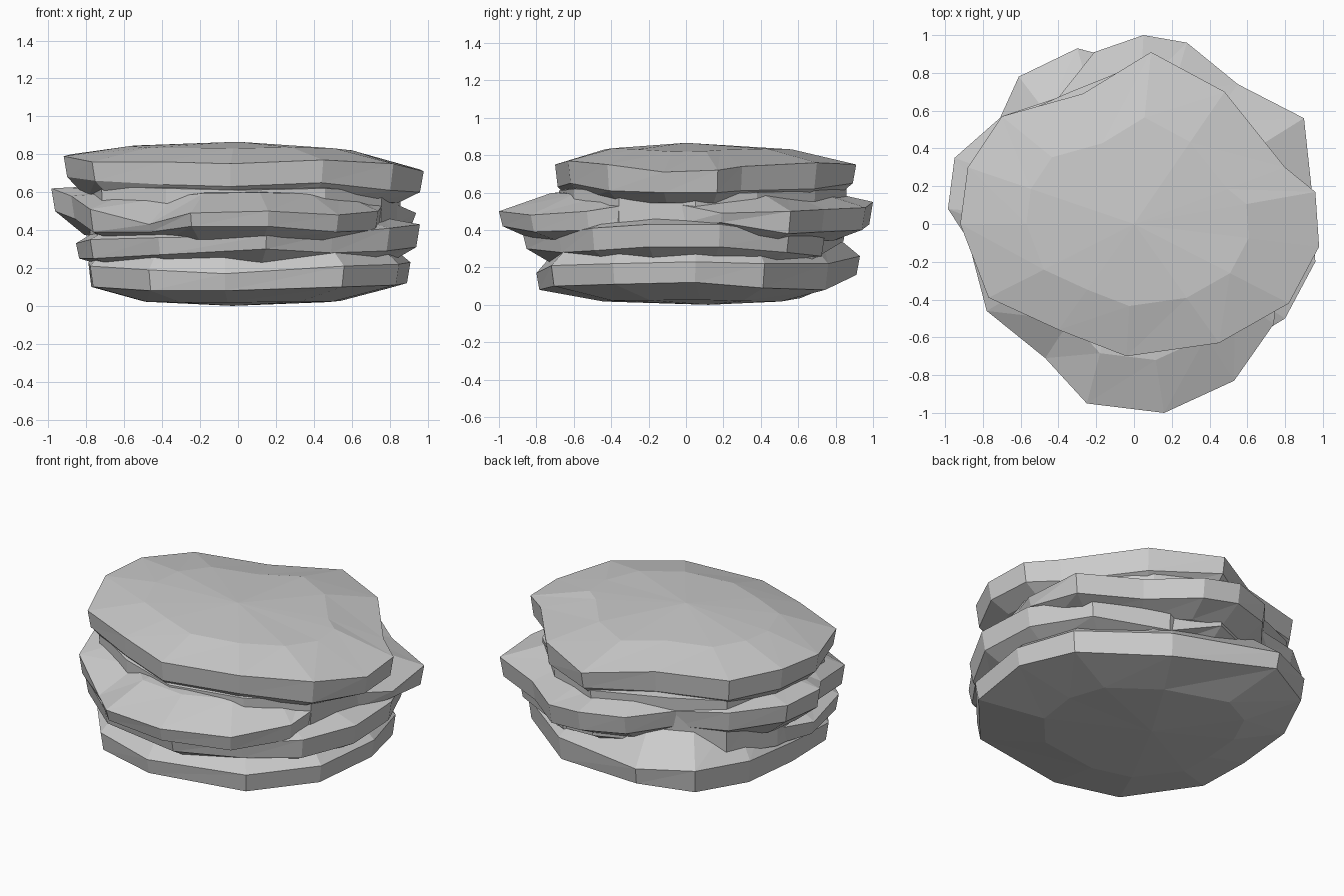
import bpy, bmesh
from mathutils import Vector


def slab(name, rim, top, bottom, top_in=0.72, bottom_in=0.86, flat=0.3, bulge=0.98):
    """Flat-faced stone from a rim of (x, y, z_low, z_high) and two centre points."""
    bm = bmesh.new()
    top, bottom = Vector(top), Vector(bottom)
    rings = [[], [], [], []]
    for x, y, lo, hi in rim:
        a, b = Vector((x * bulge, y * bulge, lo)), Vector((x, y, hi))
        inner_low = bottom.lerp(a, bottom_in)
        inner_low.z = bottom.z + (lo - bottom.z) * flat
        inner_top = top.lerp(b, top_in)
        inner_top.z = top.z + (hi - top.z) * flat
        for ring, p in zip(rings, (inner_low, a, b, inner_top)):
            ring.append(bm.verts.new(p))
    n = len(rim)
    c0, c1 = bm.verts.new(bottom), bm.verts.new(top)
    for i in range(n):
        j = (i + 1) % n
        for r0, r1 in zip(rings, rings[1:]):
            bm.faces.new((r0[i], r0[j], r1[j]))
            bm.faces.new((r0[i], r1[j], r1[i]))
        bm.faces.new((c0, rings[0][j], rings[0][i]))
        bm.faces.new((c1, rings[3][i], rings[3][j]))
    bmesh.ops.recalc_face_normals(bm, faces=bm.faces)
    mesh = bpy.data.meshes.new(name)
    bm.to_mesh(mesh)
    bm.free()
    obj = bpy.data.objects.new(name, mesh)
    bpy.context.collection.objects.link(obj)
    return obj


# Bottom stone, rounded underneath, rising to the waist at the back left
base = slab("stacked_rock", [
    (-0.78, -0.30, 0.10, 0.21), (-0.47, -0.69, 0.08, 0.19),
    (-0.07, -0.80, 0.08, 0.17), (0.56, -0.72, 0.10, 0.21),
    (0.85, -0.39, 0.11, 0.22), (0.91, 0.05, 0.12, 0.23),
    (0.80, 0.42, 0.09, 0.22), (0.35, 0.76, 0.08, 0.22),
    (-0.30, 0.93, 0.16, 0.26), (-0.61, 0.78, 0.13, 0.27),
    (-0.76, 0.45, 0.11, 0.25), (-0.79, 0.05, 0.10, 0.23)],
    (-0.06, 0.06, 0.50), (-0.03, 0.12, 0.0), 0.74, 0.62, 0.22)

# Second stone, tilted up to the right, hidden at the back left
lower = slab("lower_slab", [
    (-0.855, -0.05, 0.25, 0.33), (-0.78, -0.40, 0.25, 0.35),
    (-0.42, -0.72, 0.27, 0.36), (0.15, -0.87, 0.30, 0.37),
    (0.50, -0.68, 0.28, 0.38), (0.80, -0.50, 0.29, 0.41),
    (0.96, -0.20, 0.31, 0.43), (0.94, 0.18, 0.31, 0.43),
    (0.77, 0.55, 0.28, 0.38), (0.35, 0.74, 0.26, 0.36),
    (-0.20, 0.62, 0.26, 0.37), (-0.55, 0.46, 0.26, 0.38),
    (-0.76, 0.22, 0.25, 0.36)],
    (0, 0, 0.48), (0, 0, 0.20), 0.80)

# Widest stone, notched at the right and at the back left
middle = slab("middle_slab", [
    (-0.78, -0.46, 0.39, 0.51), (-0.47, -0.71, 0.39, 0.43),
    (-0.25, -0.95, 0.42, 0.49), (0.16, -1.00, 0.42, 0.50),
    (0.53, -0.83, 0.39, 0.48), (0.74, -0.53, 0.40, 0.50),
    (0.78, -0.15, 0.40, 0.56), (0.94, 0.19, 0.44, 0.49),
    (0.90, 0.56, 0.38, 0.50), (0.55, 0.74, 0.39, 0.51),
    (0.28, 0.96, 0.40, 0.52), (0.05, 1.00, 0.43, 0.55),
    (-0.21, 0.91, 0.44, 0.55), (-0.40, 0.67, 0.45, 0.55),
    (-0.70, 0.57, 0.46, 0.58), (-0.95, 0.35, 0.50, 0.61),
    (-0.985, 0.08, 0.50, 0.62), (-0.88, -0.08, 0.46, 0.58)],
    (0, 0, 0.64), (0, 0, 0.32), 0.72, 0.84)

# Cap stone, slightly domed and sloping down to the right
cap = slab("top_slab", [
    (-0.77, -0.39, 0.66, 0.76), (-0.40, -0.56, 0.64, 0.76),
    (-0.04, -0.70, 0.63, 0.75), (0.45, -0.63, 0.65, 0.77),
    (0.82, -0.42, 0.61, 0.75), (0.98, -0.12, 0.60, 0.71),
    (0.96, 0.17, 0.60, 0.72), (0.80, 0.30, 0.61, 0.74),
    (0.48, 0.70, 0.62, 0.76), (0.09, 0.91, 0.65, 0.75),
    (-0.27, 0.69, 0.64, 0.77), (-0.70, 0.57, 0.65, 0.78),
    (-0.88, 0.30, 0.67, 0.80), (-0.92, 0.00, 0.68, 0.79)],
    (0.0, 0.0, 0.866), (0, 0, 0.52), 0.62, 0.88, 0.3)

# Core that closes the seams between the stones
core = slab("core", [
    (-0.72, -0.35, 0.22, 0.63), (-0.38, -0.56, 0.22, 0.62),
    (0.0, -0.68, 0.22, 0.61), (0.46, -0.60, 0.22, 0.62),
    (0.76, -0.36, 0.24, 0.60), (0.86, 0.05, 0.24, 0.59),
    (0.73, 0.38, 0.24, 0.60), (0.43, 0.69, 0.24, 0.61),
    (0.06, 0.86, 0.34, 0.63), (-0.36, 0.69, 0.34, 0.63),
    (-0.67, 0.55, 0.30, 0.64), (-0.80, 0.22, 0.26, 0.65),
    (-0.79, -0.05, 0.24, 0.65)],
    (0, 0, 0.66), (0, 0, 0.2), 0.8, 0.8)

# Fuse everything into one rock so no inner surfaces remain
bpy.context.view_layer.objects.active = base
for part in (core, lower, middle, cap):
    mod = base.modifiers.new("fuse", 'BOOLEAN')
    mod.operation, mod.solver, mod.object = 'UNION', 'EXACT', part
    bpy.ops.object.modifier_apply(modifier=mod.name)
    bpy.data.objects.remove(part)
